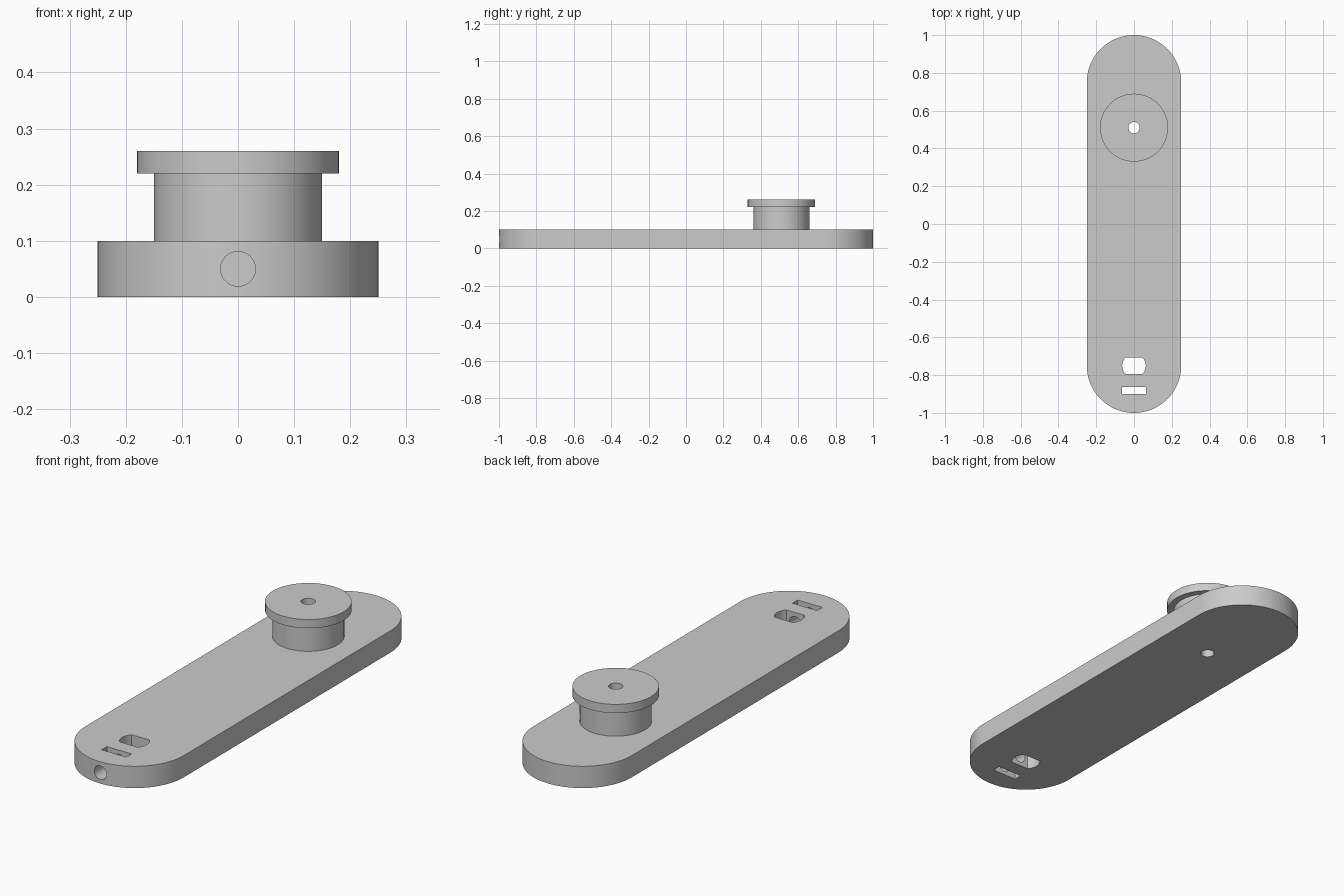
import bpy
import bmesh
from math import cos, sin, pi, radians, sqrt, asin

if "Cube" in bpy.data.objects:
    bpy.data.objects.remove(bpy.data.objects["Cube"], do_unlink=True)

grey = bpy.data.materials.new("plain grey")
grey.use_nodes = True
grey.diffuse_color = (0.6, 0.6, 0.6, 1)
grey.node_tree.nodes["Principled BSDF"].inputs["Base Color"].default_value = (0.6, 0.6, 0.6, 1)

POST_Y, SLOT_Y = 0.51, -0.75
THICK, BORE = 0.10, 0.03


def add_object(name, bm):
    bmesh.ops.recalc_face_normals(bm, faces=bm.faces)
    mesh = bpy.data.meshes.new(name)
    bm.to_mesh(mesh)
    bm.free()
    mesh.materials.append(grey)
    obj = bpy.data.objects.new(name, mesh)
    bpy.context.collection.objects.link(obj)
    return obj


def extrude(name, outline, z0, z1):
    """Solid prism from an outline in the ground plane."""
    bm = bmesh.new()
    face = bm.faces.new([bm.verts.new((x, y, z0)) for x, y in outline])
    result = bmesh.ops.extrude_face_region(bm, geom=[face])
    top = [v for v in result["geom"] if isinstance(v, bmesh.types.BMVert)]
    bmesh.ops.translate(bm, verts=top, vec=(0, 0, z1 - z0))
    return add_object(name, bm)


def arc(cx, cy, r, start, end, steps):
    angles = [start + (end - start) * i / steps for i in range(steps + 1)]
    return [(cx + r * cos(a), cy + r * sin(a)) for a in angles]


def cut(target, cutter):
    cutter.hide_render = True
    mod = target.modifiers.new(cutter.name, "BOOLEAN")
    mod.operation = "DIFFERENCE"
    mod.solver = "EXACT"
    mod.object = cutter
    bpy.context.view_layer.objects.active = target
    bpy.ops.object.modifier_apply(modifier=mod.name)
    bpy.data.objects.remove(cutter, do_unlink=True)


def smooth(obj):
    bpy.ops.object.select_all(action="DESELECT")
    obj.select_set(True)
    bpy.context.view_layer.objects.active = obj
    bpy.ops.object.shade_smooth_by_angle(angle=radians(30))


# Long bar with rounded ends
bar = extrude("bar", arc(0, 0.75, 0.25, 0, pi, 48) + arc(0, -0.75, 0.25, pi, 2 * pi, 48), 0, THICK)

# Bore under the knob
cut(bar, extrude("bore_cutter", arc(0, POST_Y, BORE, 0, 2 * pi, 32)[:-1], -0.1, 0.2))

# Round-sided window, a circle with its front and back trimmed flat
r, half = 0.0625, 0.043
a = asin(half / r)
window = arc(0, SLOT_Y, r, -a, a, 10) + arc(0, SLOT_Y, r, pi - a, pi + a, 10)
cut(bar, extrude("window_cutter", window, -0.1, 0.2))

# Narrow rectangular slot
slot = [(-0.0625, -0.90), (0.0625, -0.90), (0.0625, -0.862), (-0.0625, -0.862)]
cut(bar, extrude("slot_cutter", slot, -0.1, 0.2))

# Round hole from the front end into the window
drill = extrude("end_hole_cutter", arc(0, 0, 0.031, 0, 2 * pi, 32)[:-1], 0, 0.35)
drill.rotation_euler = (radians(-90), 0, 0)
drill.location = (0, -1.1, THICK / 2)
bpy.context.view_layer.update()
cut(bar, drill)
smooth(bar)

# Flanged knob, turned around its bore
bm = bmesh.new()
profile = [(BORE, 0.10), (BORE, 0.26), (0.18, 0.26), (0.18, 0.22), (0.15, 0.22), (0.15, 0.10)]
verts = [bm.verts.new((x, POST_Y, z)) for x, z in profile]
edges = [bm.edges.new((verts[i], verts[(i + 1) % len(verts)])) for i in range(len(verts))]
bmesh.ops.spin(bm, geom=verts + edges, cent=(0, POST_Y, 0), axis=(0, 0, 1),
               angle=2 * pi, steps=64, use_merge=True)
bmesh.ops.remove_doubles(bm, verts=bm.verts, dist=0.0001)
smooth(add_object("knob", bm))
